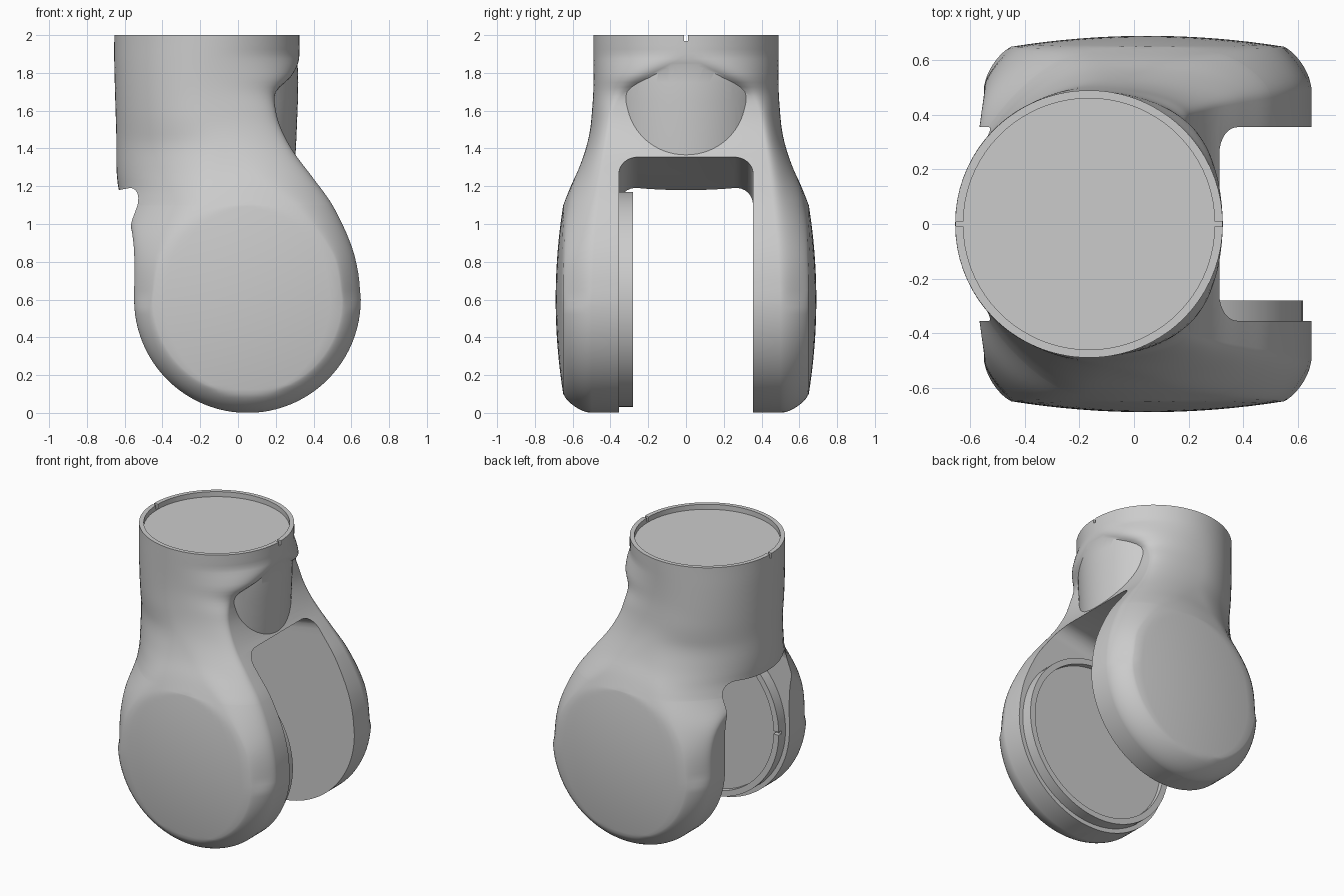
import bpy, bmesh
from math import sin, cos, pi, sqrt, radians

if "Cube" in bpy.data.objects:
    bpy.data.objects.remove(bpy.data.objects["Cube"])


def loft(name, rings):
    """Skin a list of equal-length point rings and cap both ends."""
    bm = bmesh.new()
    vs = [[bm.verts.new(p) for p in ring] for ring in rings]
    n = len(vs[0])
    for a, b in zip(vs, vs[1:]):
        for i in range(n):
            j = (i + 1) % n
            bm.faces.new((a[i], a[j], b[j], b[i]))
    bm.faces.new(vs[0][::-1])
    bm.faces.new(vs[-1])
    bmesh.ops.recalc_face_normals(bm, faces=bm.faces)
    me = bpy.data.meshes.new(name)
    bm.to_mesh(me)
    bm.free()
    ob = bpy.data.objects.new(name, me)
    bpy.context.collection.objects.link(ob)
    return ob


def box(name, lo, hi):
    (x0, y0, z0), (x1, y1, z1) = lo, hi
    return loft(name, [[(x0, y0, z), (x1, y0, z), (x1, y1, z), (x0, y1, z)] for z in (z0, z1)])


def boolean(ob, other, op):
    m = ob.modifiers.new(op, 'BOOLEAN')
    m.object, m.operation, m.solver = other, op, 'EXACT'
    bpy.context.view_layer.objects.active = ob
    bpy.ops.object.modifier_apply(modifier=m.name)
    bpy.data.objects.remove(other)


def curve(table):
    """Smooth (Hermite) interpolation through (z, value) pairs."""
    n = len(table)

    def slope(i):
        a, b = table[max(i - 1, 0)], table[min(i + 1, n - 1)]
        return (b[1] - a[1]) / (b[0] - a[0])

    def f(z):
        i = max([k for k in range(n - 1) if table[k][0] <= z], default=0)
        (z0, v0), (z1, v1) = table[i], table[i + 1]
        h = z1 - z0
        t = min(max((z - z0) / h, 0), 1)
        return (v0 * (1 + 2 * t) * (1 - t) ** 2 + v1 * t * t * (3 - 2 * t)
                + h * t * (1 - t) * (slope(i) * (1 - t) - slope(i + 1) * t))
    return f


# Outline curves of the fork above the disc axis, as functions of height
DX, DZ, TX = 0.05, 0.6, -.165
left = curve([(.6, -.55), (.85, -.55), (1.0, -.57), (1.2, -.635), (1.5, -.645), (1.85, -.655), (2, -.655)])
right = curve([(.6, .65), (.75, .635), (.9, .595), (1.1, .5), (1.24, .4), (1.38, .295), (1.5, .23),
               (1.6, .2), (1.7, .2), (1.78, .28), (1.85, .318), (1.9, .325), (2, .325)])
depth = curve([(1.1, .65), (1.2, .61), (1.3, .565), (1.4, .532), (1.5, .51), (1.6, .499), (1.75, .49), (2, .49)])
edge_r = curve([(.6, .5), (.95, .48), (1.58, .39), (1.7, .327), (1.78, .21), (1.85, .08), (1.9, 0), (2, 0)])
edge_l = curve([(.6, .5), (.8, .49), (.95, .4), (1.1, .13), (1.2, 0), (1.3, 0), (2, 0)])
middle = curve([(1.1, DX), (1.35, -.06), (1.6, TX), (2, TX)])
flat = curve([(.6, .5), (.8, .467), (.9, .415), (1.0, .34), (1.1, .25), (1.2, .16), (1.3, .08), (1.45, 0), (2, 0)])


def section(z):
    """Horizontal section: domed disc face in the middle, rounded shoulder to the sides."""
    dz = z - DZ
    if dz < 0:
        a = sqrt(.36 - dz * dz)
        d = sqrt(max(.25 - dz * dz, 0))
        xl, xr, cx, el, er = DX - a, DX + a, DX, .5, .5
    else:
        xl, xr, cx = left(z), right(z), middle(z)
        el, er, d = max(edge_l(z), .004), max(edge_r(z), .004), max(flat(z), 0)
    w = min(max(dz / .6, 0), 1)
    p, q = 1.3 + .7 * w, .6 - .1 * w

    def y(x):
        r = sqrt((x - DX) ** 2 + dz * dz)
        if r <= .5:
            return .69 - .04 * (r / .5) ** 2
        e, end = (er, xr) if x > cx else (el, xl)
        if dz < 0:
            t, b = (r - .5) / .1, .65
        else:
            t, b = (abs(x - cx) - d) / (abs(end - cx) - d), depth(DZ + min(r, 1.4))
        t = min(max(t, 0), 1)
        if t > .9999:
            return e
        return e + (b - e) * (1 - t ** p) ** q

    fl = max(d, .4 * (cx - xl))
    fr = max(d, .4 * (xr - cx))
    s = [sin(k / 14 * pi / 2) for k in range(15)]
    xs = [cx + (xl - cx + fl) * v - fl for v in s[:0:-1]]
    xs += [cx - fl * (1 - k / 8) for k in range(8)] + [cx + fr * k / 8 for k in range(9)]
    xs += [cx + fr + (xr - cx - fr) * v for v in s[1:]]
    front = [(x, -y(x), z) for x in xs]
    return front + [(x, -yy, z) for x, yy, z in front[::-1]]


levels = [DZ - .6 * cos(k / 24 * pi / 2) for k in range(24)]
levels[0] = .001
levels += [DZ + .5 * sin(k / 16 * pi / 2) for k in range(16)]
levels += [1.1 + .9 * k / 36 for k in range(37)]
rings = [section(z) for z in levels]
# Thin rim and recessed top
for z in (2, 1.965):
    rings.append([(TX + (x - TX) * .94, y * .94, z) for x, y, _ in rings[len(levels) - 1]])
body = loft("fork_body", rings)


def circle(r, at, n=96):
    return [at(r * cos(2 * pi * k / n), r * sin(2 * pi * k / n)) for k in range(n)]


# Round web that continues the neck down between the arms
profile = [(.462, 1.14), (.466, 1.3), (.474, 1.45), (.482, 1.65), (.484, 1.75), (.478, 1.92)]
web = loft("neck_web", [circle(r, lambda u, v: (TX + (u if u > 0 else .7 * u), v * .985, z)) for r, z in profile])
boolean(body, web, 'UNION')

# Slot between the arms: rounded roof rising towards the right
W, R = .355, .1
arch = [(-W, -1.4), (W, -1.4)]
arch += [(W - R + R * cos(k * pi / 16), -R + R * sin(k * pi / 16)) for k in range(9)]
arch += [(-W + R - R * sin(k * pi / 16), -R + R * cos(k * pi / 16)) for k in range(9)]
slot = loft("slot_cutter", [[(x, y, h + 1.18 + .185 * (x + .63)) for y, h in arch] for x in (-1.1, 1.1)])
boolean(body, slot, 'DIFFERENCE')

# Small keyways in the neck rim
for x in (TX - .475, TX + .475):
    boolean(body, box("key_cutter", (x - .03, -.01, 1.97), (x + .03, .01, 2.1)), 'DIFFERENCE')

# Raised ring pad on the inner face of the front arm, with one keyway
profile = [(.57, -.37), (.57, -.28), (.53, -.28), (.53, -.315)]
pad = loft("joint_pad", [circle(r, lambda u, v: (DX + u, y, DZ + v)) for r, y in profile])
x = DX - .55
boolean(pad, box("key_cutter", (x - .035, -.31, DZ - .01), (x + .035, -.2, DZ + .01)), 'DIFFERENCE')

for ob in (body, pad):
    bpy.ops.object.select_all(action='DESELECT')
    ob.select_set(True)
    bpy.context.view_layer.objects.active = ob
    bpy.ops.object.shade_smooth_by_angle(angle=radians(35))
